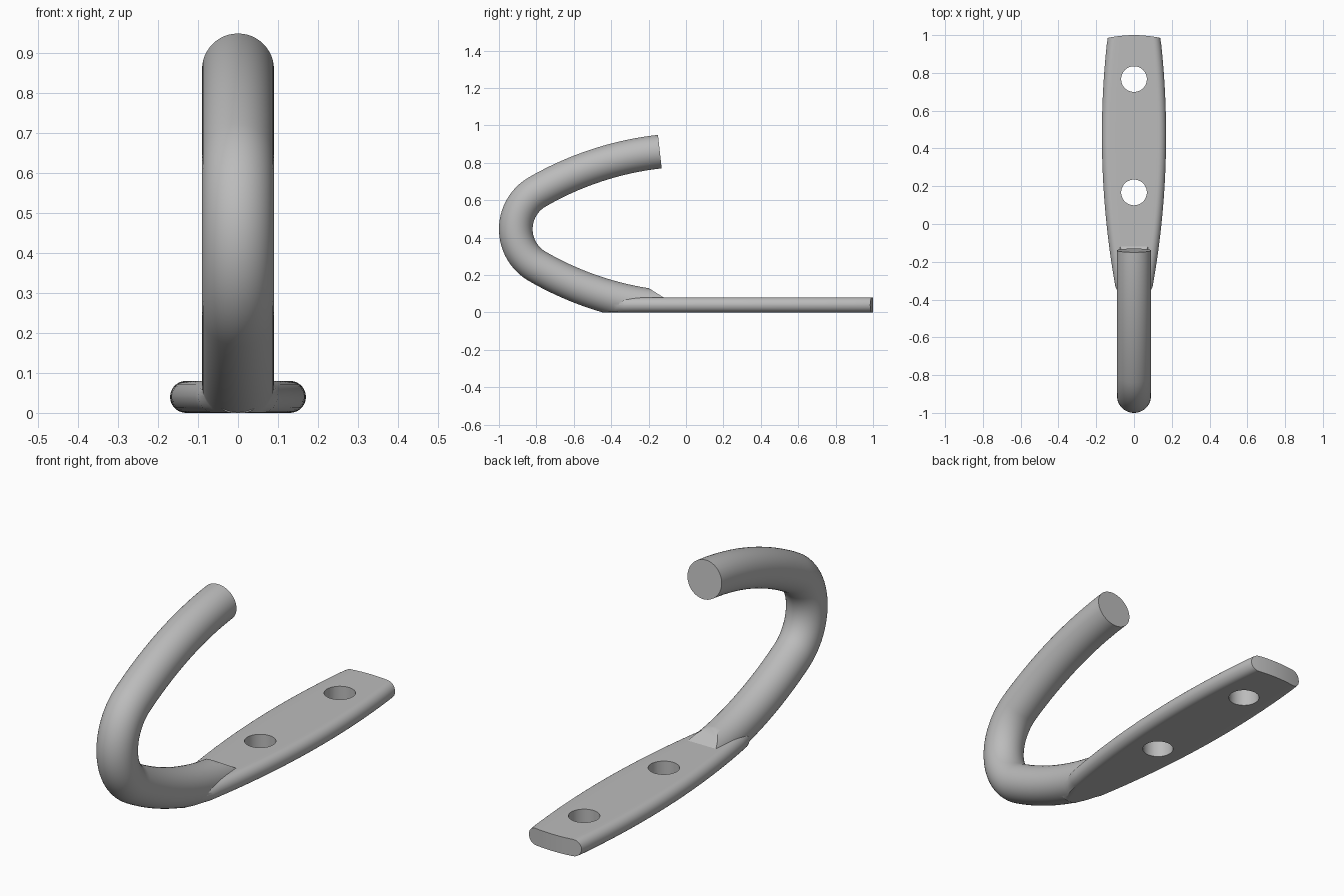
import bpy, bmesh
from math import sin, cos, radians, pi
from mathutils import Vector

if "Cube" in bpy.data.objects:
    bpy.data.objects.remove(bpy.data.objects["Cube"])

steel = bpy.data.materials.new("grey_steel")
steel.use_nodes = True
GREY = (0.5, 0.5, 0.5, 1)
steel.diffuse_color = GREY
steel.node_tree.nodes["Principled BSDF"].inputs["Base Color"].default_value = GREY


def finish(bm, name):
    bmesh.ops.recalc_face_normals(bm, faces=bm.faces)
    mesh = bpy.data.meshes.new(name)
    bm.to_mesh(mesh)
    bm.free()
    mesh.materials.append(steel)
    obj = bpy.data.objects.new(name, mesh)
    bpy.context.collection.objects.link(obj)
    return obj


def loft(bm, rings):
    """Skin a list of closed rings of points; return the vertex rings."""
    vr = [[bm.verts.new(p) for p in r] for r in rings]
    n = len(vr[0])
    for a, b in zip(vr, vr[1:]):
        for i in range(n):
            j = (i + 1) % n
            bm.faces.new((a[i], a[j], b[j], b[i]))
    return vr


def combine(obj, other, operation):
    mod = obj.modifiers.new(operation, 'BOOLEAN')
    mod.operation = operation
    mod.solver = 'EXACT'
    mod.object = other
    bpy.context.view_layer.objects.active = obj
    bpy.ops.object.modifier_apply(modifier=mod.name)
    bpy.data.objects.remove(other)


# Mounting plate: stadium section that swells in the middle, bowed far end
EDGE = 0.04


def half_width(y):
    if y < -0.33:
        return 0.092 + (y + 0.33) * 0.32
    return 0.17 - 0.03 * ((y - 0.47) / 0.52) ** 2


def plate_ring(y, bow):
    w = half_width(y)
    flat = w - EDGE
    angles = [radians(4 + 86 * k / 7) for k in range(8)]
    right = [(flat + EDGE * cos(a), EDGE * sin(a)) for a in angles]
    middle = [(flat * (1 - k / 4), EDGE) for k in range(1, 8)]
    left = [(-x, z) for x, z in reversed(right)]
    upper = right + middle + left
    outline = upper + [(x, -z) for x, z in reversed(upper)]
    return [(x, y - bow * (x / w) ** 2, z + EDGE) for x, z in outline]


bm = bmesh.new()
stations = [-0.45, -0.39] + [-0.33 + 1.33 * k / 28 for k in range(29)]
rings = loft(bm, [plate_ring(y, 0.015 if y > 0.99 else 0) for y in stations])
for ring in (rings[0], rings[-1]):
    n = len(ring)
    for i in range(n // 2 - 1):
        bm.faces.new((ring[i], ring[i + 1], ring[n - 2 - i], ring[n - 1 - i]))
plate = finish(bm, "hook_with_plate")

# Screw holes
for y in (0.167, 0.767):
    bpy.ops.mesh.primitive_cylinder_add(vertices=48, radius=0.068, depth=0.4,
                                        location=(0, y, 0.04))
    drill = bpy.context.object
    drill.hide_render = True
    combine(plate, drill, 'DIFFERENCE')

# Hook rod: tight bend between two shallow arcs, swept with a circle
MID_Z, ROD = 0.445, 0.09
BEND, SWEEP = 0.23, 1.686
bend_c = Vector((-0.68, MID_Z))


def spoke(deg):
    return Vector((cos(radians(deg)), sin(radians(deg))))


sweep_c = bend_c + spoke(120) * (BEND - SWEEP)
path = []
for k in range(25):
    d = 96.4 + (120 - 96.4) * k / 24
    path.append((sweep_c + spoke(d) * SWEEP, spoke(d)))
for k in range(1, 32):
    d = 120 + 120 * k / 32
    path.append((bend_c + spoke(d) * BEND, spoke(d)))
low_c = Vector((sweep_c.x, 2 * MID_Z - sweep_c.y))
for k in range(25):
    d = 240 + 26 * k / 24
    path.append((low_c + spoke(d) * SWEEP, spoke(d)))

bm = bmesh.new()
rings = []
for c, out in path:
    ring = []
    for i in range(48):
        a = 2 * pi * i / 48
        p = c + out * (ROD * cos(a))
        ring.append((ROD * sin(a), p.x, p.y))
    rings.append(ring)
vr = loft(bm, rings)
bm.faces.new(vr[0])
bm.faces.new(vr[-1])
bmesh.ops.recalc_face_normals(bm, faces=bm.faces)

# Trim the foot of the rod: sloped shoulder, then flat underside
# (the shoulder only touches the lower part of the rod)
foot = [f for f in bm.faces if f.calc_center_median().z < MID_Z]
for point, normal, faces in (((0, -0.2, 0.13), (0, 0.53, 0.85), foot),
                             ((0, 0, 0.001), (0, 0, -1), None)):
    faces = faces or bm.faces[:]
    if normal[2] > 0:
        faces = [f for f in faces if f.calc_center_median().y > -0.45]
    edges = {e for f in faces for e in f.edges}
    verts = {v for f in faces for v in f.verts}
    cut = bmesh.ops.bisect_plane(bm, geom=list(verts) + list(edges) + faces,
                                 plane_co=point, plane_no=normal,
                                 clear_outer=True)["geom_cut"]
    rim = [e for e in cut if isinstance(e, bmesh.types.BMEdge) and e.is_boundary]
    bmesh.ops.holes_fill(bm, edges=rim, sides=0)
rod = finish(bm, "hook_rod")
rod.hide_render = True
combine(plate, rod, 'UNION')

# Smooth shading with crisp rims
bpy.ops.object.select_all(action='DESELECT')
plate.select_set(True)
bpy.context.view_layer.objects.active = plate
bpy.ops.object.shade_smooth_by_angle(angle=radians(30))
